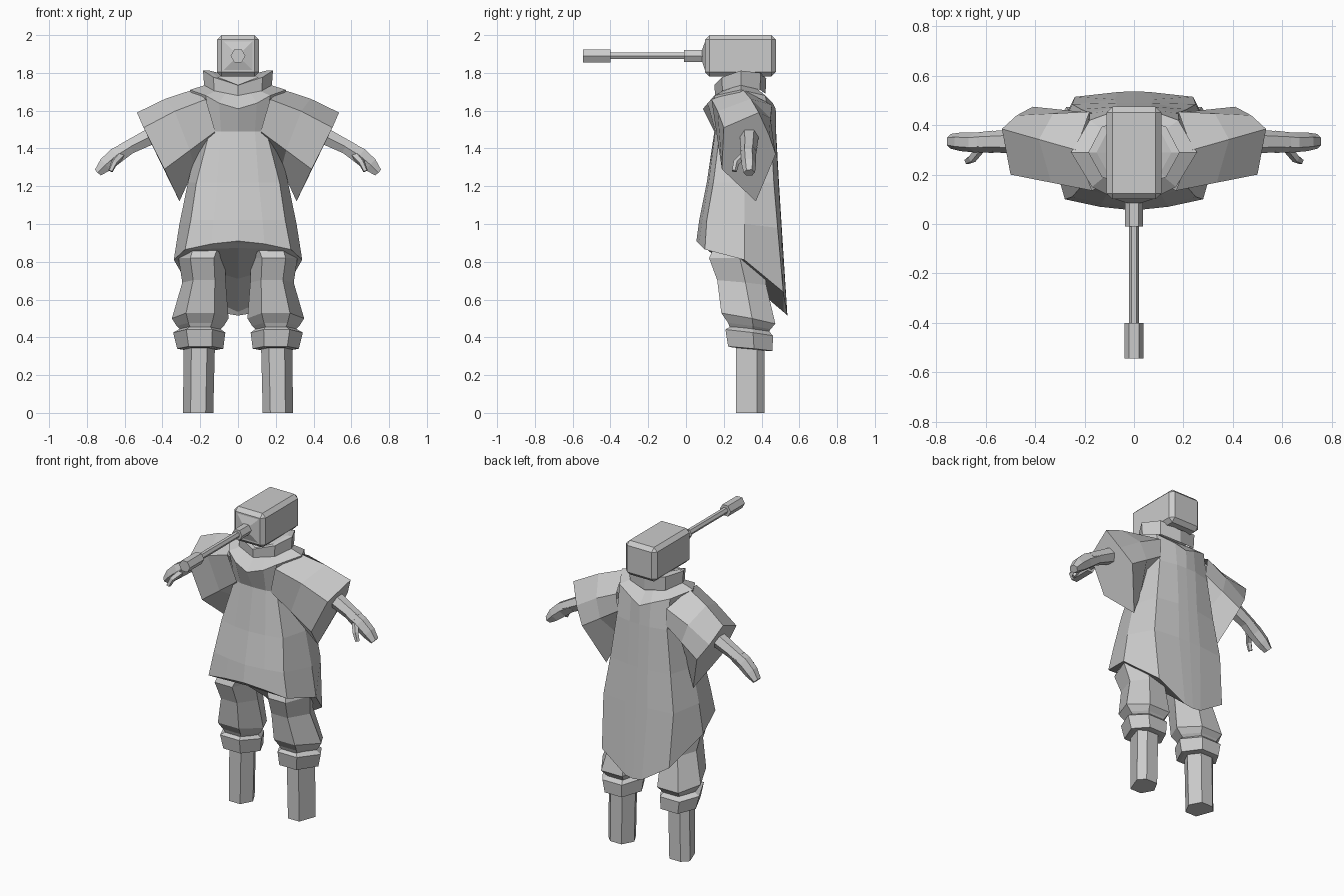
import bpy, bmesh, math
from mathutils import Vector

if "Cube" in bpy.data.objects:
    bpy.data.objects.remove(bpy.data.objects["Cube"])


def loft(name, rings, closed=True, cap=(False, False), mirror=False):
    """Skin consecutive rings of points with quads; optionally mirror across x."""
    bm = bmesh.new()
    rows = [[bm.verts.new(p) for p in r] for r in rings]
    n = len(rows[0])
    for a, b in zip(rows, rows[1:]):
        for i in range(n if closed else n - 1):
            j = (i + 1) % n
            bm.faces.new((a[i], a[j], b[j], b[i]))
    for row, wanted in ((rows[0], cap[0]), (rows[-1], cap[1])):
        if wanted:
            bm.faces.new(row)
    bmesh.ops.remove_doubles(bm, verts=bm.verts, dist=0.0005)
    bmesh.ops.recalc_face_normals(bm, faces=bm.faces)
    me = bpy.data.meshes.new(name)
    bm.to_mesh(me)
    bm.free()
    ob = bpy.data.objects.new(name, me)
    bpy.context.collection.objects.link(ob)
    if mirror:
        m = ob.modifiers.new("mirror", 'MIRROR')
        m.use_clip = True
    return ob


def oval(cx, cy, z, rx, ry, tilt=0.0, skew=0.02, n=6):
    """Level ring; tilt lowers the back, skew moves the outer corner back."""
    pts = []
    for i in range(n):
        a = 2 * math.pi * i / n
        y = ry * math.sin(a)
        pts.append((cx + rx * math.cos(a), cy + y + skew * (math.cos(a) > .9), z - tilt * y))
    return pts


def tube(name, stations, n=6, mirror=False):
    """Limb through (x, y, z, half depth, half height) stations."""
    pts = [Vector(s[:3]) for s in stations]
    rings = []
    for i, s in enumerate(stations):
        d = (pts[min(i + 1, len(pts) - 1)] - pts[max(i - 1, 0)]).normalized()
        u = Vector((0, 1, 0)) - d * d.y
        u.normalize()
        v = d.cross(u)
        rings.append([pts[i] + u * s[3] * math.cos(2 * math.pi * k / n)
                      + v * s[4] * math.sin(2 * math.pi * k / n) for k in range(n)])
    return loft(name, rings, cap=(True, True), mirror=mirror)


def barrel(name, y0, y1, r, n=6):
    ring = lambda y: [(r * math.cos(2 * math.pi * k / n), y, 1.89 + r * math.sin(2 * math.pi * k / n))
                      for k in range(n)]
    return loft(name, [ring(y0), ring(y1)], cap=(True, True))


# head block with chamfered edges
bpy.ops.mesh.primitive_cube_add(size=1, location=(0, 0.288, 1.89))
head = bpy.context.object
head.name = "head_block"
head.scale = (0.222, 0.375, 0.22)
bpy.ops.object.transform_apply(location=False, rotation=False, scale=True)
bev = head.modifiers.new("chamfer", 'BEVEL')
bev.width = 0.024
bev.segments = 1

# face plate and long snout
square = lambda h, y: [(-h, y, 1.89 - h), (h, y, 1.89 - h), (h, y, 1.89 + h), (-h, y, 1.89 + h)]
loft("face_plate", [square(0.08, 0.102), square(0.03, 0.085)], cap=(False, True))
barrel("snout_socket", -0.01, 0.10, 0.036)
barrel("snout_rod", -0.41, 0.0, 0.02)
barrel("snout_tip", -0.545, -0.40, 0.039)

# standing collar, dipping to a V at the front
outer = [(0, .15), (.13, .19), (.185, .29), (.13, .395), (0, .425)]
top_z = [1.735, 1.777, 1.812, 1.80, 1.77]
low_z = [1.68, 1.705, 1.735, 1.71, 1.69]
shrink = lambda k, zs: [(x * k, .29 + (y - .29) * k, z) for (x, y), z in zip(outer, zs)]
loft("collar", [shrink(.97, low_z), shrink(1, top_z), shrink(.82, top_z), shrink(.5, [1.79] * 5)],
     closed=False, mirror=True)

# long tunic: half rings from front centre round to back centre
tunic = [
    [(0, .055, .91), (.14, .07, .895), (.28, .10, .865), (.34, .31, .81), (.24, .515, .64), (.06, .535, .525), (0, .537, .515)],
    [(0, .07, 1.02), (.13, .085, 1.02), (.25, .11, 1.02), (.31, .31, 1.0), (.25, .485, .98), (.08, .505, .98), (0, .507, .98)],
    [(0, .11, 1.22), (.11, .12, 1.22), (.22, .145, 1.22), (.265, .31, 1.22), (.215, .465, 1.22), (.07, .49, 1.22), (0, .492, 1.22)],
    [(0, .15, 1.49), (.09, .155, 1.49), (.15, .18, 1.49), (.20, .31, 1.49), (.18, .45, 1.49), (.07, .475, 1.49), (0, .477, 1.49)],
    [(0, .09, 1.61), (.10, .115, 1.64), (.17, .15, 1.68), (.255, .29, 1.71), (.18, .42, 1.68), (.07, .46, 1.64), (0, .475, 1.61)],
]
neckline = [(x * .62, .29 + (y - .29) * .62, z) for (x, y, _), z in
            zip(tunic[-1], (1.685, 1.70, 1.71, 1.74, 1.72, 1.70, 1.69))]
# sloping underside closes the hem onto the centre line
under = [(0, y, z) for y, z in ((.055, .91), (.07, .898), (.10, .873), (.31, .71), (.515, .535), (.535, .518), (.537, .515))]
loft("tunic", [under] + tunic + [neckline], closed=False, mirror=True)

# wide cape sleeves, gently arched, closed by a flat end
inner = [(.235, .30, 1.712), (.17, .135, 1.66), (.12, .16, 1.49), (.15, .30, 1.47), (.17, .45, 1.52), (.18, .455, 1.63)]
hem = [(.535, .385, 1.59), (.50, .20, 1.51), (.39, .19, 1.29), (.31, .37, 1.12), (.41, .475, 1.37), (.475, .44, 1.47)]
arch = (.012, .012, 0, 0, 0, .01)
middle = [(Vector(a) + Vector(b)) / 2 + Vector((0, 0, d)) for a, b, d in zip(inner, hem, arch)]
loft("cape_sleeve", [inner, middle, hem], cap=(False, True), mirror=True)

# arms, hands and thumbs
tube("arm", [(.25, .31, 1.60, .06, .06), (.44, .335, 1.475, .052, .052), (.62, .333, 1.385, .04, .04)], mirror=True)
tube("hand", [(.57, .333, 1.408, .045, .04), (.645, .33, 1.362, .04, .05),
              (.70, .333, 1.315, .038, .045), (.742, .335, 1.272, .03, .025)], mirror=True)
tube("thumb", [(.62, .31, 1.365, .02, .022), (.655, .265, 1.325, .018, .018),
               (.675, .255, 1.28, .014, .013)], n=5, mirror=True)

# baggy trousers gathered below the knee
loft("trouser_leg", [
    oval(.17, .28, .88, .13, .15),
    oval(.19, .265, .82, .125, .165),
    oval(.18, .295, .69, .115, .15, .1),
    oval(.20, .33, .50, .15, .165, .2),
    oval(.20, .335, .46, .125, .13, .15),
    oval(.20, .335, .425, .09, .11, .1),
], cap=(True, True), mirror=True)

# boot cuffs
loft("boot_cuff", [
    oval(.20, .34, .337, .10, .11, .1),
    oval(.20, .34, .34, .122, .135, .1),
    oval(.205, .335, .425, .138, .146, .13),
    oval(.20, .335, .45, .10, .11, .1),
], cap=(True, True), mirror=True)

# six-sided boots
loft("boot", [oval(.211, .34, 0, .08, .086, 0, .035), oval(.205, .34, .36, .083, .088, 0, .035)],
     cap=(True, True), mirror=True)
